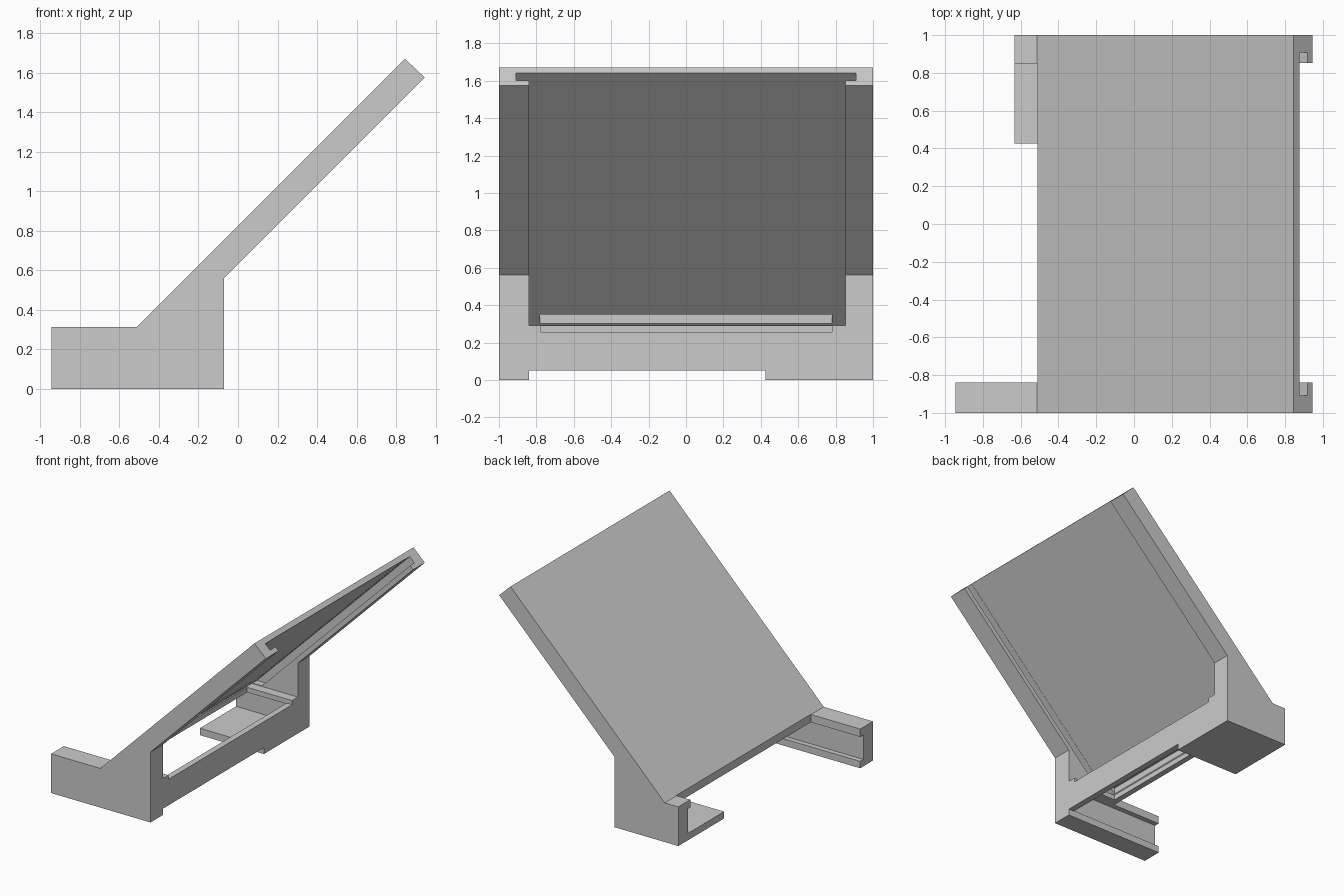
import bpy
import bmesh

cube = bpy.data.objects.get("Cube")
if cube:
    bpy.data.objects.remove(cube, do_unlink=True)

grey = bpy.data.materials.new("plain grey")
grey.use_nodes = True
grey.diffuse_color = (0.6, 0.6, 0.6, 1)
grey.node_tree.nodes["Principled BSDF"].inputs["Base Color"].default_value = (0.6, 0.6, 0.6, 1)


def prism(name, profile, y0, y1):
    """Extrude an x-z profile from y0 to y1."""
    bm = bmesh.new()
    face = bm.faces.new([bm.verts.new((x, y0, z)) for x, z in profile])
    ext = bmesh.ops.extrude_face_region(bm, geom=[face])
    moved = [g for g in ext["geom"] if isinstance(g, bmesh.types.BMVert)]
    bmesh.ops.translate(bm, vec=(0, y1 - y0, 0), verts=moved)
    bmesh.ops.recalc_face_normals(bm, faces=bm.faces)
    mesh = bpy.data.meshes.new(name)
    bm.to_mesh(mesh)
    bm.free()
    mesh.materials.append(grey)
    obj = bpy.data.objects.new(name, mesh)
    bpy.context.collection.objects.link(obj)
    return obj


def rect(x0, x1, z0, z1):
    return [(x0, z0), (x1, z0), (x1, z1), (x0, z1)]


# Solid side profile: base with a leaning panel
stand = prism("leaning_stand", [
    (-0.945, 0), (-0.07, 0), (-0.07, 0.56), (0.945, 1.575),
    (0.845, 1.67), (-0.513, 0.312), (-0.945, 0.312)], -1, 1)

cuts = [
    # Open space beneath the panel, between the rails
    ("panel_neck", [(-0.476, 0.29), (1.2, 1.966), (1.2, 0.29)], -0.84, 0.853),
    # Wide slot behind the rail lips
    ("panel_slot", [(-0.469, 0.295), (-0.387, 0.295), (1.2, 1.882), (1.2, 1.964)], -0.908, 0.908),
    # Window through the ledge and the shallow step in the crossbar
    ("ledge_window", rect(-0.465, -0.118, 0.2, 0.35), -0.78, 0.78),
    ("crossbar_step", rect(-0.3, 0.1, 0.257, 0.35), -0.775, 0.78),
    # Grooved chamber of the base, open at its end
    ("base_chamber", rect(-1.1, -0.115, 0.055, 0.25), -0.88, 0.88),
    ("base_opening", rect(-1.1, -0.511, 0.1, 0.6), -0.84, 0.85),
    # Gap between the two feet
    ("foot_gap", [(-1.1, -0.1), (0.1, -0.1), (0.1, 0.05), (-0.12, 0.05),
                  (-0.12, 0.1), (-1.1, 0.1)], -0.84, 0.425),
    # Shorter foot on one side
    ("short_foot_trim", rect(-1.2, -0.633, -0.2, 0.7), -0.3, 1.2),
]

cutters = []
for name, profile, y0, y1 in cuts:
    cutter = prism(name, profile, y0, y1)
    cutter.hide_render = True
    mod = stand.modifiers.new(name, "BOOLEAN")
    mod.operation = "DIFFERENCE"
    mod.solver = "EXACT"
    mod.object = cutter
    cutters.append(cutter)

# Bake the cuts and drop the cutters
bpy.context.view_layer.update()
graph = bpy.context.evaluated_depsgraph_get()
baked = bpy.data.meshes.new_from_object(stand.evaluated_get(graph))
stand.modifiers.clear()
stand.data = baked
for cutter in cutters:
    bpy.data.objects.remove(cutter, do_unlink=True)
